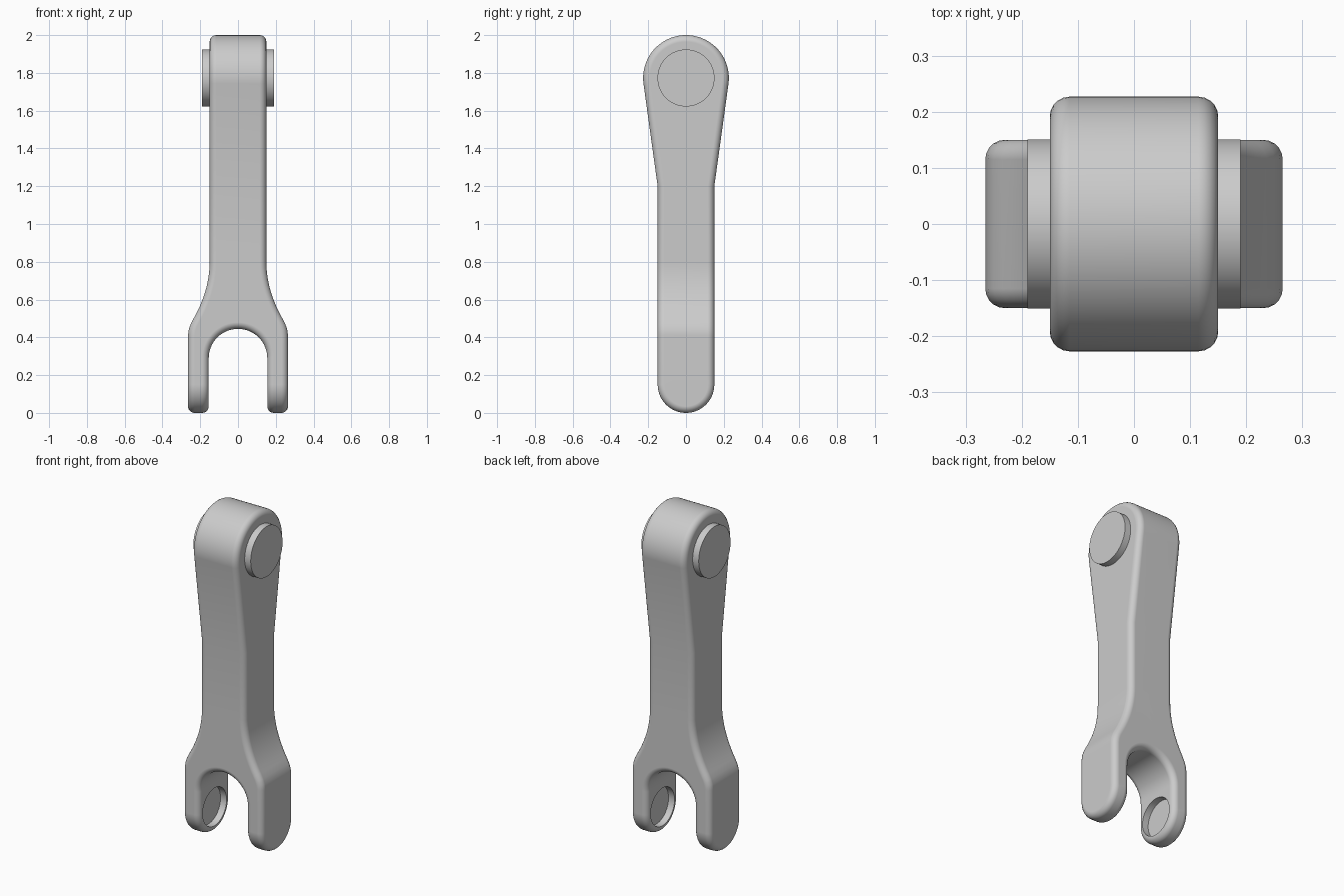
import bpy, bmesh
from math import sin, cos, pi, radians, asin, atan2, hypot
from mathutils import Matrix, Vector

cube = bpy.data.objects.get("Cube")
if cube:
    bpy.data.objects.remove(cube, do_unlink=True)

grey = bpy.data.materials.new("plain grey")
grey.use_nodes = True
COLOUR = (0.6, 0.6, 0.6, 1)
grey.diffuse_color = COLOUR
grey.node_tree.nodes["Principled BSDF"].inputs["Base Color"].default_value = COLOUR

HEAD_Z, HEAD_R = 1.773, 0.227     # round head at the top
FOOT_Z, FOOT_R = 0.15, 0.15       # round ends of the fork arms


def add_object(name, bm):
    bmesh.ops.recalc_face_normals(bm, faces=bm.faces)
    mesh = bpy.data.meshes.new(name)
    bm.to_mesh(mesh)
    bm.free()
    mesh.materials.append(grey)
    ob = bpy.data.objects.new(name, mesh)
    bpy.context.collection.objects.link(ob)
    return ob


def prism(name, outline, axis, half):
    """Extrude a (width, height) outline both ways along x or y."""
    bm = bmesh.new()
    place = (lambda a, z: (-half, a, z)) if axis == "x" else (lambda a, z: (a, -half, z))
    face = bm.faces.new([bm.verts.new(place(a, z)) for a, z in outline])
    ext = bmesh.ops.extrude_face_region(bm, geom=[face])
    move = Vector((2 * half, 0, 0)) if axis == "x" else Vector((0, 2 * half, 0))
    bmesh.ops.translate(bm, vec=move, verts=[v for v in ext["geom"] if isinstance(v, bmesh.types.BMVert)])
    return add_object(name, bm)


def cylinder(name, radius, x0, x1, z):
    bm = bmesh.new()
    bmesh.ops.create_cone(bm, cap_ends=True, segments=64, radius1=radius, radius2=radius, depth=x1 - x0,
                          matrix=Matrix.Translation(((x0 + x1) / 2, 0, z)) @ Matrix.Rotation(pi / 2, 4, "Y"))
    return add_object(name, bm)


def arc(r, z, start, end, n):
    return [(r * cos(start + (end - start) * i / n), z + r * sin(start + (end - start) * i / n))
            for i in range(n + 1)]


def mirrored(half):
    """Close a right-hand half outline by mirroring it, skipping points on the axis."""
    return half + [(-a, z) for a, z in reversed(half) if abs(a) > 1e-5]


def boolean(ob, cutter, operation):
    mod = ob.modifiers.new("cut", "BOOLEAN")
    mod.operation, mod.object, mod.solver = operation, cutter, "EXACT"
    cutter.hide_render = True
    cutter.hide_set(True)


def finish(ob):
    bpy.ops.object.select_all(action="DESELECT")
    bpy.context.view_layer.objects.active = ob
    ob.select_set(True)
    for mod in list(ob.modifiers):
        bpy.ops.object.modifier_apply(modifier=mod.name)
    bpy.ops.object.shade_smooth_by_angle(angle=radians(35))
    mod = ob.modifiers.new("flat face normals", "WEIGHTED_NORMAL")
    mod.keep_sharp = True


# Front outline: straight shank, flared shoulder, two arms round a semicircular gap
flare = [(0.15 + 0.085 * t ** 2, 0.8 - 0.3 * t) for t in (i / 10 for i in range(11))]
shoulder = [(0.25, 0.472), (0.26, 0.443), (0.265, 0.41)]
half_front = (arc(0.155, 0.29, pi / 2, 0, 16) + [(0.155, -0.1), (0.265, -0.1)]
              + shoulder[::-1] + flare[::-1] + [(0.15, 2.1)])
arm = prism("link_arm", mirrored(half_front), "y", 0.4)

# Side outline: round foot, straight shank, taper tangent to the round head
dy, dz = 0.15, 1.2 - HEAD_Z
tangent = atan2(dz, dy) + pi / 2 - asin(HEAD_R / hypot(dy, dz))
half_side = (arc(FOOT_R, FOOT_Z, -pi / 2, 0, 14) + [(0.15, 1.2)]
             + arc(HEAD_R, HEAD_Z, tangent, pi / 2, 20))
side = prism("side_cutter", mirrored(half_side), "x", 0.5)
boolean(arm, side, "INTERSECT")

# Rounded edges
bevel = arm.modifiers.new("rounded edges", "BEVEL")
bevel.width, bevel.segments = 0.035, 5
bevel.limit_method, bevel.angle_limit = "ANGLE", radians(40)

# Blind pin sockets inside both fork arms
socket = cylinder("socket_cutter", 0.113, -0.195, 0.195, FOOT_Z)
boolean(arm, socket, "DIFFERENCE")
finish(arm)
for cutter in (side, socket):
    bpy.data.objects.remove(cutter, do_unlink=True)

# Pin through the head
finish(cylinder("head_pin", 0.151, -0.19, 0.19, HEAD_Z))
